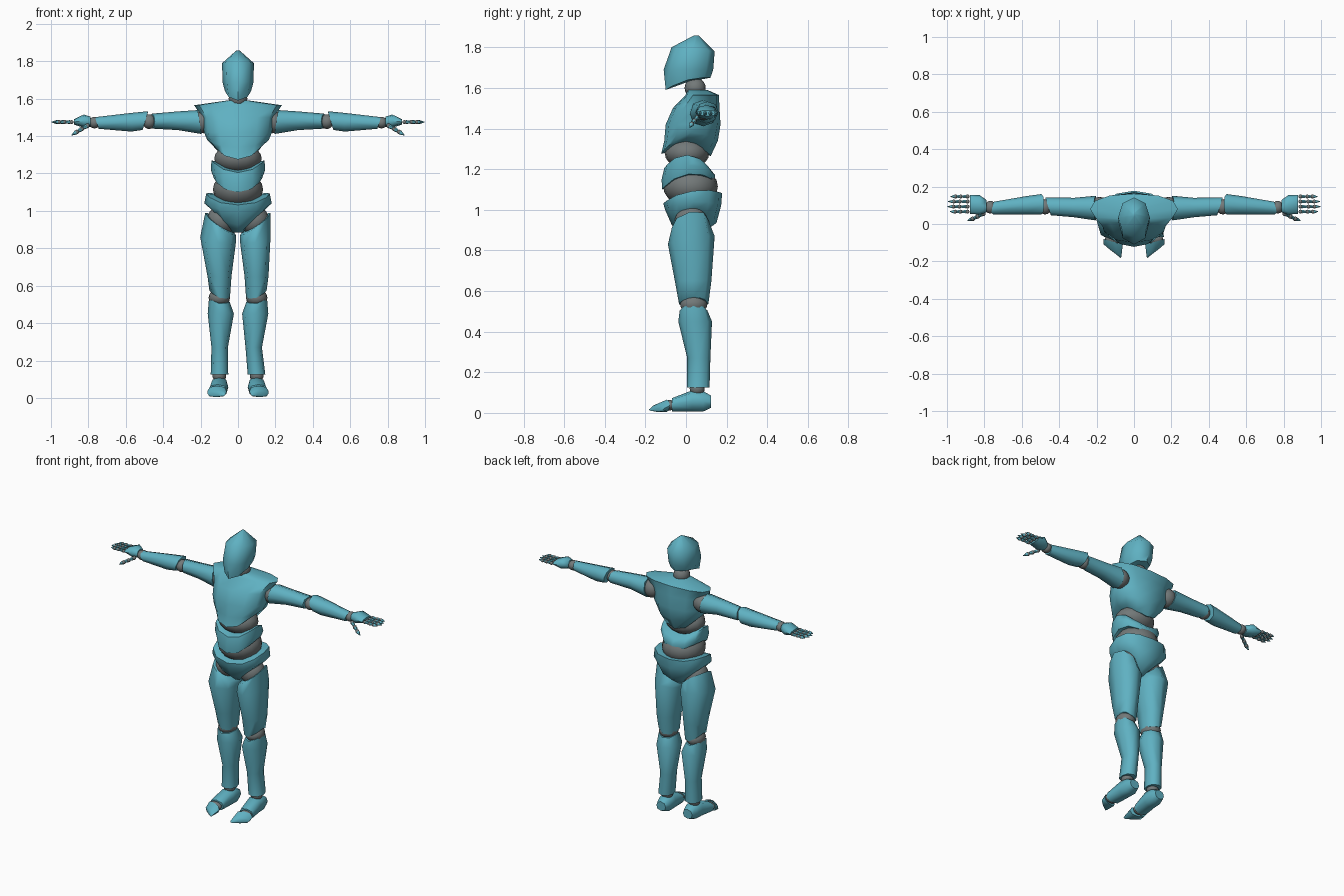
import bpy, bmesh, math
from mathutils import Vector

cube = bpy.data.objects.get("Cube")
if cube:
    bpy.data.objects.remove(cube, do_unlink=True)


def material(name, rgb):
    m = bpy.data.materials.new(name)
    m.use_nodes = True
    m.diffuse_color = (*rgb, 1)
    m.node_tree.nodes["Principled BSDF"].inputs["Base Color"].default_value = (*rgb, 1)
    return m


TEAL = material("teal shell", (0.115, 0.44, 0.54))
GRAY = material("gray joint", (0.17, 0.19, 0.19))


def finish(name, bm, mat):
    bmesh.ops.recalc_face_normals(bm, faces=bm.faces)
    mesh = bpy.data.meshes.new(name)
    bm.to_mesh(mesh)
    bm.free()
    mesh.materials.append(mat)
    ob = bpy.data.objects.new(name, mesh)
    bpy.context.collection.objects.link(ob)
    bpy.ops.object.select_all(action="DESELECT")
    ob.select_set(True)
    bpy.context.view_layer.objects.active = ob
    bpy.ops.object.shade_smooth_by_angle(angle=math.radians(58))
    return ob


def loft(name, rings, axis="Z", side=1, n=8, power=2.0):
    """Shell through rings of (centre a, centre b, along, radius a, radius b,
    roll, pitch, sway); the last three tilt and curve the rim."""
    bm = bmesh.new()

    def place(a, b, t):
        p = {"Z": (a, b, t), "X": (t, a, b), "Y": (a, t, b)}[axis]
        return bm.verts.new((p[0] * side, p[1], p[2]))

    def bend(v):
        return math.copysign(abs(v) ** (2 / power), v) if abs(v) > 1e-6 else 0

    loops = []
    for ring in rings:
        a, b, t, ra, rb, roll, pitch, sway = (*ring, 0, 0, 0)[:8]
        loop = []
        for i in range(n):
            w = math.tau * i / n
            c, s = math.cos(w), math.sin(w)
            off = roll * c + pitch * s + sway * math.cos(2 * w)
            loop.append(place(a + ra * bend(c), b + rb * bend(s), t + off))
        loops.append(loop)
    for lo, hi in zip(loops, loops[1:]):
        for i in range(n):
            j = (i + 1) % n
            bm.faces.new((lo[i], lo[j], hi[j], hi[i]))
    for ring, loop in ((rings[0], loops[0]), (rings[-1], loops[-1])):
        tip = place(*ring[:3])
        for i in range(n):
            bm.faces.new((loop[i], loop[(i + 1) % n], tip))
    return finish(name, bm, TEAL)


def ball(name, centre, radii, side=1):
    bm = bmesh.new()
    bmesh.ops.create_uvsphere(bm, u_segments=16, v_segments=10, radius=1)
    bmesh.ops.scale(bm, vec=radii, verts=bm.verts)
    bmesh.ops.translate(bm, vec=(centre[0] * side, *centre[1:]), verts=bm.verts)
    return finish(name, bm, GRAY)


def bone(name, start, end, r1, r2, side):
    a, b = (Vector((p[0] * side, p[1], p[2])) for p in (start, end))
    bm = bmesh.new()
    bmesh.ops.create_cone(bm, cap_ends=True, segments=6, radius1=r1, radius2=r2,
                          depth=(b - a).length)
    bmesh.ops.rotate(bm, verts=bm.verts,
                     matrix=(b - a).to_track_quat("Z", "Y").to_matrix())
    bmesh.ops.translate(bm, vec=(a + b) / 2, verts=bm.verts)
    return finish(name, bm, TEAL)


def digit(name, points, r, side):
    # A ball joint and a tapered bone for each segment
    for k, (p, q) in enumerate(zip(points, points[1:])):
        last = k == len(points) - 2
        start = Vector(p).lerp(Vector(q), 0.2)
        ball(f"{name}_joint_{k}", p, (r, r, r), side)
        bone(f"{name}_bone_{k}", start, q, r, r * (0.15 if last else 0.5), side)


# Head and neck
loft("head", [
    (0, .01, 1.63, .07, .11, 0, .03, .01),
    (0, .012, 1.69, .083, .122),
    (0, .035, 1.79, .085, .106, 0, -.01),
    (0, .05, 1.858, .008, .012)], power=2.1)
ball("neck", (0, .045, 1.6), (.05, .052, .05))

# Torso shells and the waist joints between them
loft("chest", [
    (0, .0, 1.31, .13, .122, 0, -.005, .04),
    (0, .025, 1.36, .165, .132, 0, 0, .02),
    (0, .035, 1.42, .182, .135),
    (0, .05, 1.50, .19, .115),
    (0, .08, 1.565, .235, .082),
    (0, .055, 1.59, .06, .05)], n=12, power=2.3)
ball("upper_waist", (0, .005, 1.28), (.127, .11, .08))
loft("abdomen", [
    (0, .012, 1.148, .13, .13, 0, .02, .028),
    (0, .012, 1.19, .145, .132, 0, .01, .03),
    (0, .008, 1.235, .142, .115, 0, -.005, .035)], n=12, power=2.3)
ball("lower_waist", (0, .022, 1.115), (.134, .135, .1))
loft("pelvis", [
    (0, .03, .885, .028, .05),
    (0, .04, .965, .13, .11, 0, .005, .035),
    (0, .035, 1.025, .18, .138, 0, .01, .015),
    (0, .033, 1.075, .17, .145, 0, .025, .018)], n=12, power=2.4)

for word, side, bulge in (("left", 1, -.008), ("right", -1, .006)):
    # Leg
    ball(f"{word}_hip", (.088, .025, .95), (.078, .08, .078), side)
    loft(f"{word}_thigh", [
        (.098, .038, .545, .055, .072, .02, 0, .01),
        (.099, .035, .65, .064, .09),
        (.1 + bulge, .026, .85, .09 + bulge, .115, .01, .02),
        (.093, .02, .93, .082, .09, .06, .02)], side=side, power=2.3)
    ball(f"{word}_knee", (.1, .038, .535), (.057, .067, .05), side)
    loft(f"{word}_shin", [
        (.099, .06, .125, .047, .056),
        (.092 + bulge, .063, .27, .044, .057),
        (.092, .045, .45, .07, .083),
        (.1, .037, .515, .055, .068, .01, 0, .01)], side=side, power=2.3)
    ball(f"{word}_ankle", (.1, .055, .12), (.037, .037, .037), side)
    loft(f"{word}_foot", [
        (.098, .055, .124, .034, .03),
        (.098, .057, .085, .046, .05),
        (.1, .059, .03, .048, .052),
        (.11, .04, -.07, .05, .032)], axis="Y", side=side, power=2.5)
    ball(f"{word}_toe_joint", (.112, -.08, .038), (.044, .028, .026), side)
    loft(f"{word}_toe_cap", [
        (.112, .035, -.095, .052, .03, .015),
        (.115, .022, -.14, .048, .018, .032),
        (.105, .016, -.155, .035, .008, .028)], axis="Y", side=side, power=2.5)

    # Arm
    ball(f"{word}_shoulder", (.185, .085, 1.475), (.06, .06, .06), side)
    loft(f"{word}_upper_arm", [
        (.085, 1.475, .205, .066, .064, 0, .01),
        (.088, 1.482, .32, .052, .05),
        (.095, 1.48, .46, .048, .04, .015)], axis="X", side=side, power=2.2)
    ball(f"{word}_elbow", (.475, .092, 1.477), (.037, .041, .039), side)
    loft(f"{word}_forearm", [
        (.105, 1.483, .495, .055, .05, 0, -.015),
        (.1, 1.474, .57, .05, .05),
        (.085, 1.47, .755, .033, .031, 0, .01)], axis="X", side=side, power=2.2)
    ball(f"{word}_wrist", (.768, .09, 1.472), (.031, .034, .031), side)
    loft(f"{word}_hand", [
        (.095, 1.476, .788, .033, .028),
        (.102, 1.48, .825, .052, .035),
        (.105, 1.476, .878, .05, .014)], axis="X", side=side, power=2.4)

    # Fingers and thumb
    for i, reach in enumerate((.095, .108, .105, .092)):
        y = .066 + .027 * i
        digit(f"{word}_finger_{i}",
              [(.89 + reach * f, y, 1.475) for f in (0, .4, .7, 1)], .0105, side)
    digit(f"{word}_thumb",
          [(.805, .055, 1.455), (.835, .04, 1.438),
           (.862, .028, 1.422), (.89, .018, 1.405)], .012, side)
